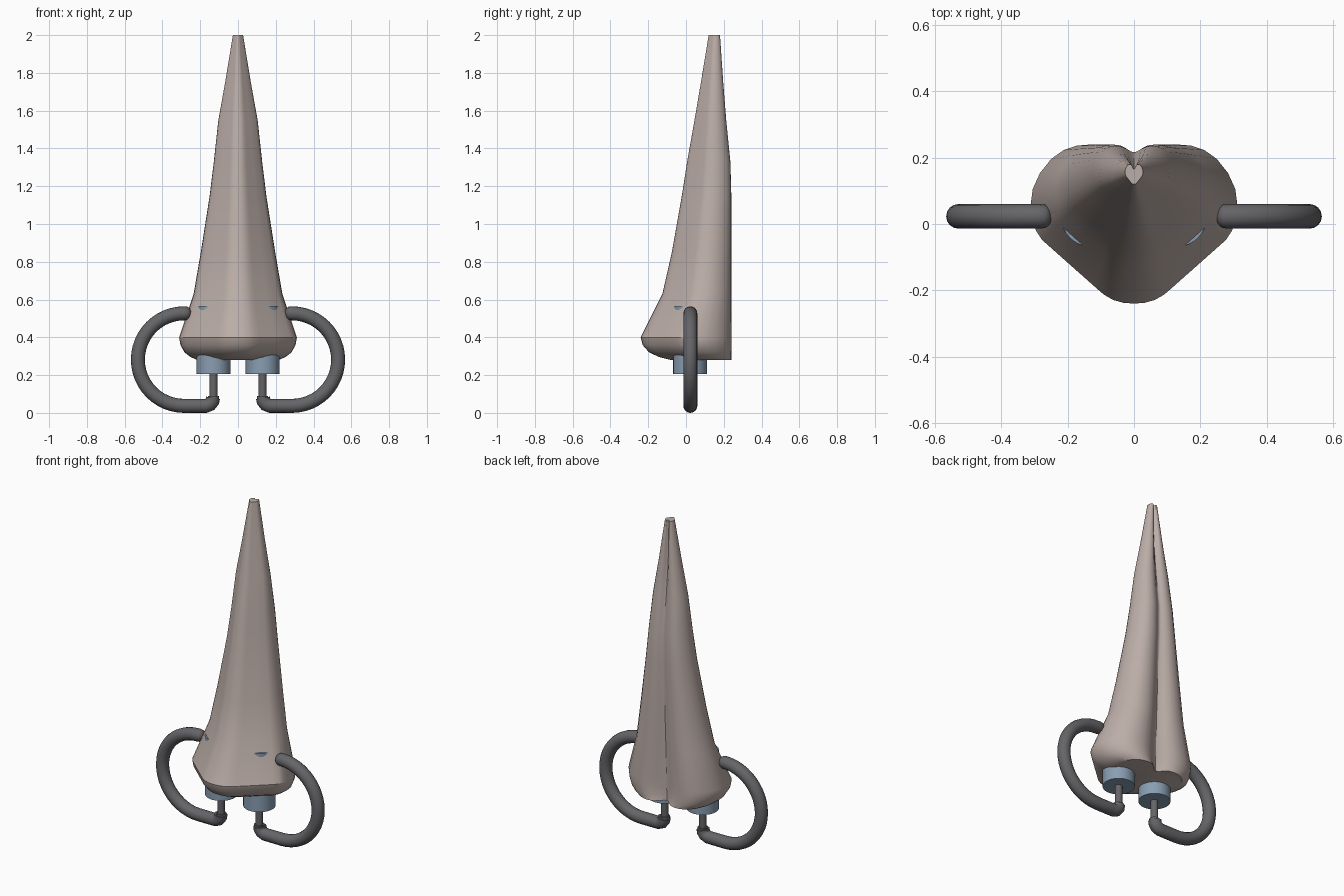
import bpy, bmesh, math

if "Cube" in bpy.data.objects:
    bpy.data.objects.remove(bpy.data.objects["Cube"])

def material(name, rgb):
    m = bpy.data.materials.new(name)
    m.diffuse_color = (*rgb, 1)
    m.use_nodes = True
    m.node_tree.nodes["Principled BSDF"].inputs["Base Color"].default_value = m.diffuse_color
    return m

BODY = material("taupe", (0.50, 0.42, 0.39))
BLUE = material("steel_blue", (0.25, 0.34, 0.44))
DARK = material("dark_grey", (0.13, 0.13, 0.14))

def smooth(ob, angle=30):
    bpy.ops.object.select_all(action='DESELECT')
    ob.select_set(True)
    bpy.context.view_layer.objects.active = ob
    bpy.ops.object.shade_smooth_by_angle(angle=math.radians(angle))

def cylinder(name, x, y, r, z0, z1, mat, n=32):
    bpy.ops.mesh.primitive_cylinder_add(vertices=n, radius=r, depth=z1 - z0,
                                        location=(x, y, (z0 + z1) / 2))
    ob = bpy.context.object
    ob.name = name
    ob.data.materials.append(mat)
    smooth(ob)

# Shell: heart-shaped section lofted up the height
# rows: z, half width, front y, back y, groove depth (fraction of section depth)
ROWS = [(0.28, 0.215, -0.08, 0.24, 0.17), (0.295, 0.25, -0.14, 0.24, 0.14),
        (0.32, 0.283, -0.195, 0.24, 0.125), (0.36, 0.305, -0.23, 0.24, 0.11),
        (0.40, 0.312, -0.24, 0.24, 0.105), (0.63, 0.235, -0.125, 0.24, 0.12),
        (0.85, 0.197, -0.075, 0.24, 0.11), (1.15, 0.15, -0.022, 0.24, 0.09),
        (1.33, 0.128, 0.006, 0.235, 0.08), (1.55, 0.104, 0.045, 0.213, 0.13),
        (1.75, 0.068, 0.079, 0.197, 0.2), (2.0, 0.027, 0.12, 0.18, 0.25)]
HALF = [(0.1, 0.004), (0.2, 0.022), (0.29, 0.055), (0.37, 0.10), (0.63, 0.25),
        (0.89, 0.40), (0.95, 0.46), (0.985, 0.53), (1, 0.62), (0.98, 0.72),
        (0.91, 0.82), (0.80, 0.91), (0.68, 0.965), (0.55, 0.993), (0.42, 1)]
bm = bmesh.new()
rings = []
for z, w, f, b, g in ROWS:
    half = HALF + [(0.28, 1 - 0.12 * g), (0.16, 1 - 0.5 * g), (0.07, 1 - 0.88 * g)]
    loop = [(0, 0)] + half + [(0, 1 - g)] + [(-u, v) for u, v in reversed(half)]
    rings.append([bm.verts.new((u * w, f + v * (b - f), z)) for u, v in loop])
n = len(rings[0])
for lo, hi in zip(rings, rings[1:]):
    for i in range(n):
        j = (i + 1) % n
        bm.faces.new((lo[i], lo[j], hi[j], hi[i]))
bm.faces.new(rings[0][::-1])
bm.faces.new(rings[-1])
bmesh.ops.recalc_face_normals(bm, faces=bm.faces)
me = bpy.data.meshes.new("shell")
bm.to_mesh(me)
bm.free()
shell = bpy.data.objects.new("shell", me)
bpy.context.collection.objects.link(shell)
me.materials.append(BODY)
smooth(shell)

# Tube path (x, z, radius factor): elbow, straight foot, half circle, rounded end
R, CX, CZ = 0.245, 0.285, 0.282
PATH = [(0.132, 0.08, 1), (0.135, 0.062, 1), (0.147, 0.046, 1), (0.17, CZ - R, 1)]
for k in range(25):
    a = math.radians(-90 + 180 * k / 24)
    PATH.append((CX + R * math.cos(a), CZ + R * math.sin(a), 1))
PATH += [(0.268, 0.527, 0.95), (0.257, 0.527, 0.75), (0.25, 0.527, 0.4)]

def tube(name, s):
    cu = bpy.data.curves.new(name, 'CURVE')
    cu.dimensions = '3D'
    cu.bevel_depth = 0.037
    cu.bevel_resolution = 6
    cu.use_fill_caps = True
    sp = cu.splines.new('POLY')
    sp.points.add(len(PATH) - 1)
    for p, (x, z, r) in zip(sp.points, PATH):
        p.co = (s * x, 0.023, z, 1)
        p.radius = r
    ob = bpy.data.objects.new(name, cu)
    bpy.context.collection.objects.link(ob)
    cu.materials.append(DARK)
    bpy.ops.object.select_all(action='DESELECT')
    ob.select_set(True)
    bpy.context.view_layer.objects.active = ob
    bpy.ops.object.convert(target='MESH')
    smooth(bpy.context.object, 40)

# Canisters, rods, collars and tubes on both sides
for side, s in (("left", -1), ("right", 1)):
    x = s * 0.13
    cylinder(f"canister_{side}", x, 0.022, 0.09, 0.205, 0.567, BLUE)
    cylinder(f"rod_{side}", x, 0.022, 0.021, 0.06, 0.22, DARK, 24)
    cylinder(f"collar_{side}", x, 0.022, 0.029, 0.06, 0.09, DARK, 24)
    tube(f"tube_{side}", s)
